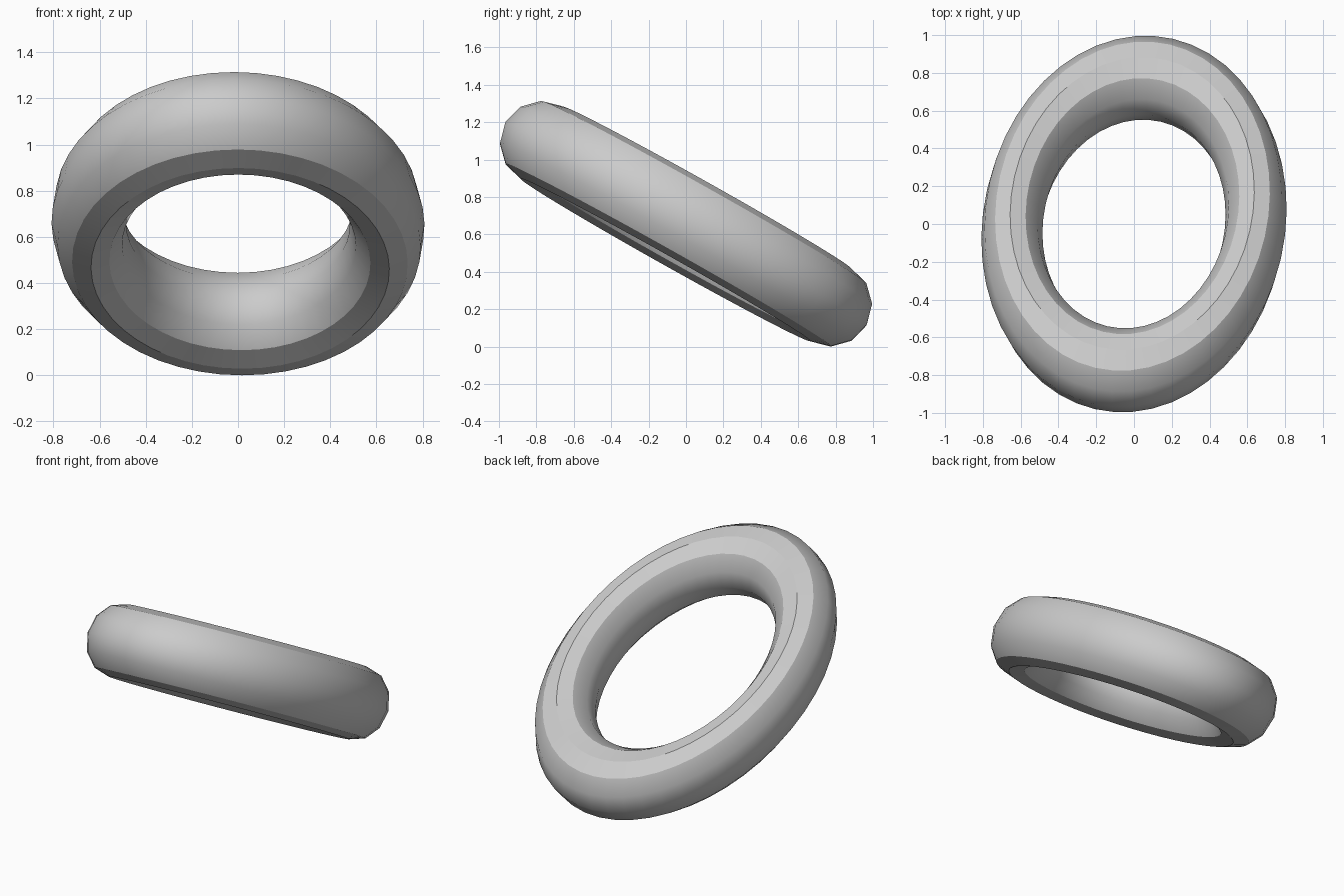
import bpy
from math import radians
from mathutils import Euler, Matrix

cube = bpy.data.objects.get("Cube")
if cube:
    bpy.data.objects.remove(cube, do_unlink=True)

# Plain grey material
GREY = (0.6, 0.6, 0.6, 1.0)
grey = bpy.data.materials.new("plain_grey")
grey.use_nodes = True
grey.diffuse_color = GREY
grey.node_tree.nodes["Principled BSDF"].inputs["Base Color"].default_value = GREY

# Ring: a torus with a twelve-sided section
bpy.ops.mesh.primitive_torus_add(
    major_segments=48, minor_segments=12, major_radius=1.0, minor_radius=0.25)
ring = bpy.context.object
ring.name = "ring"
ring.data.materials.append(grey)

# Squash it to an oval, then tilt it down towards the back
oval = Matrix.Diagonal((0.644, 0.89, 0.89, 1.0))
tilt = Euler((radians(-29.1), -0.088, -0.07)).to_matrix().to_4x4()
ring.data.transform(tilt @ oval)

# Stand it on the ground
ring.location = (0, 0, -min(v.co.z for v in ring.data.vertices))

bpy.ops.object.shade_smooth_by_angle(angle=radians(30))
